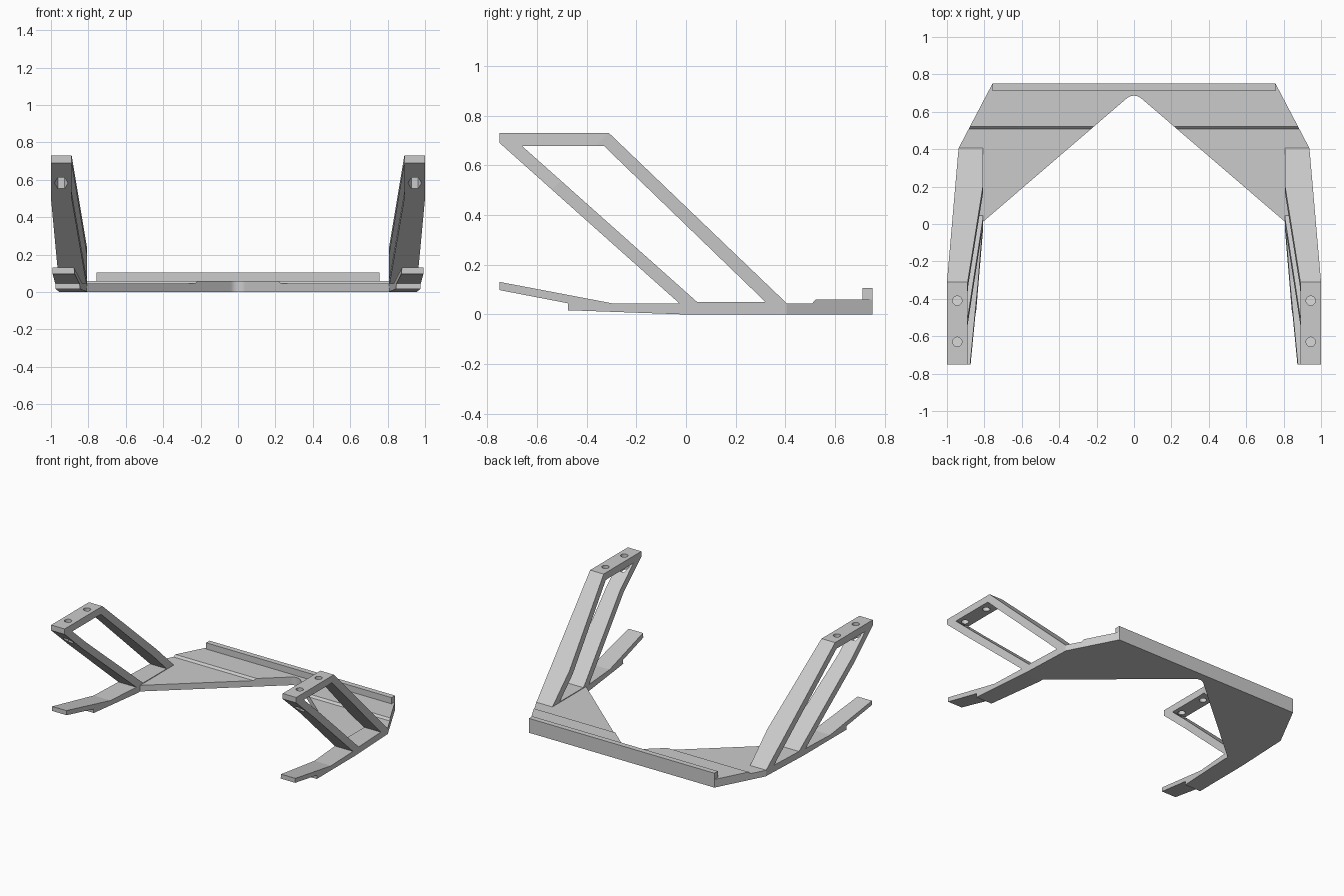
import bpy, bmesh, math
from mathutils import Vector

if "Cube" in bpy.data.objects:
    bpy.data.objects.remove(bpy.data.objects["Cube"])


def prism(name, pts, place, lo, hi):
    """Extrude a 2D profile between lo and hi; place maps (a, b, depth) to xyz."""
    bm = bmesh.new()
    ends = [[bm.verts.new(Vector(place(a, b, d))) for a, b in pts] for d in (lo, hi)]
    bm.faces.new(ends[0])
    bm.faces.new(ends[1][::-1])
    n = len(pts)
    for i in range(n):
        j = (i + 1) % n
        bm.faces.new((ends[0][i], ends[1][i], ends[1][j], ends[0][j]))
    bmesh.ops.recalc_face_normals(bm, faces=bm.faces)
    mesh = bpy.data.meshes.new(name)
    bm.to_mesh(mesh)
    bm.free()
    ob = bpy.data.objects.new(name, mesh)
    bpy.context.collection.objects.link(ob)
    return ob


def apply_mod(ob, mod):
    bpy.context.view_layer.objects.active = ob
    bpy.ops.object.modifier_apply(modifier=mod.name)


def cut(ob, tool, operation='DIFFERENCE'):
    tool.hide_render = True
    mod = ob.modifiers.new('cut', 'BOOLEAN')
    mod.operation = operation
    mod.solver = 'EXACT'
    mod.object = tool
    apply_mod(ob, mod)
    bpy.data.objects.remove(tool)


def ngon(cx, cy, r, n):
    return [(cx + r * math.cos(2 * math.pi * i / n), cy + r * math.sin(2 * math.pi * i / n))
            for i in range(n)]


side = lambda y, z, x: (x, y, z)
plan = lambda x, y, z: (x, y, z)
slant = lambda s, x, t: (x, (t - s) / 2, (t + s) / 2)   # s runs along the struts

# side bracket: foot, two sloping struts and top pad in one side profile
bracket = prism('side_brackets', [
    (.405, 0), (0, 0), (-.475, .017), (-.475, .045), (-.75, .098), (-.75, .131),
    (-.298, .045), (-.027, .045), (-.75, .69), (-.75, .73), (-.31, .73), (.405, .045)],
    side, .7, 1.1)
cut(bracket, prism('window', [(.045, .05), (.32, .05), (-.33, .678), (-.66, .678)],
                   side, .6, 1.2))
# splay of the inner and outer walls
cut(bracket, prism('splay', [
    (-.6, .807), (.03, .807), (1.05, .89), (1.6, .89),
    (1.6, 1.0), (1.04, 1.0), (-.36, .938), (-.6, .928)], slant, -2, 2), 'INTERSECT')
# bolt holes in the pad, hexagonal access hole through the front strut
for y in (-.41, -.63):
    cut(bracket, prism('bolt_hole', ngon(.945, y, .025, 24), plan, .665, .8))
cut(bracket, prism('hex_hole', ngon(.945, -.63, .037, 6), plan, .5, .67))
mirror = bracket.modifiers.new('mirror', 'MIRROR')
apply_mod(bracket, mirror)

# base plate: plan outline with rounded V notch, stepped thickness
half = [(.757, .75), (.938, .405), (.807, .405), (.807, .012)]
arc = [(.06 * math.sin(a), .626 + .06 * math.cos(a))
       for a in (math.radians(40.5 * i / 6) for i in range(6, -7, -1))]
outline = half + arc + [(-x, y) for x, y in reversed(half)]
plate = prism('base_plate', outline, plan, 0, .2)
cut(plate, prism('step', [(-.1, -.1), (.9, -.1), (.9, .06), (.522, .06),
                          (.508, .045), (-.1, .045)], side, -1.2, 1.2), 'INTERSECT')

# raised lip along the back edge
lip = prism('back_lip', [(.71, .06), (.75, .06), (.75, .106), (.71, .106)], side, -.757, .757)
